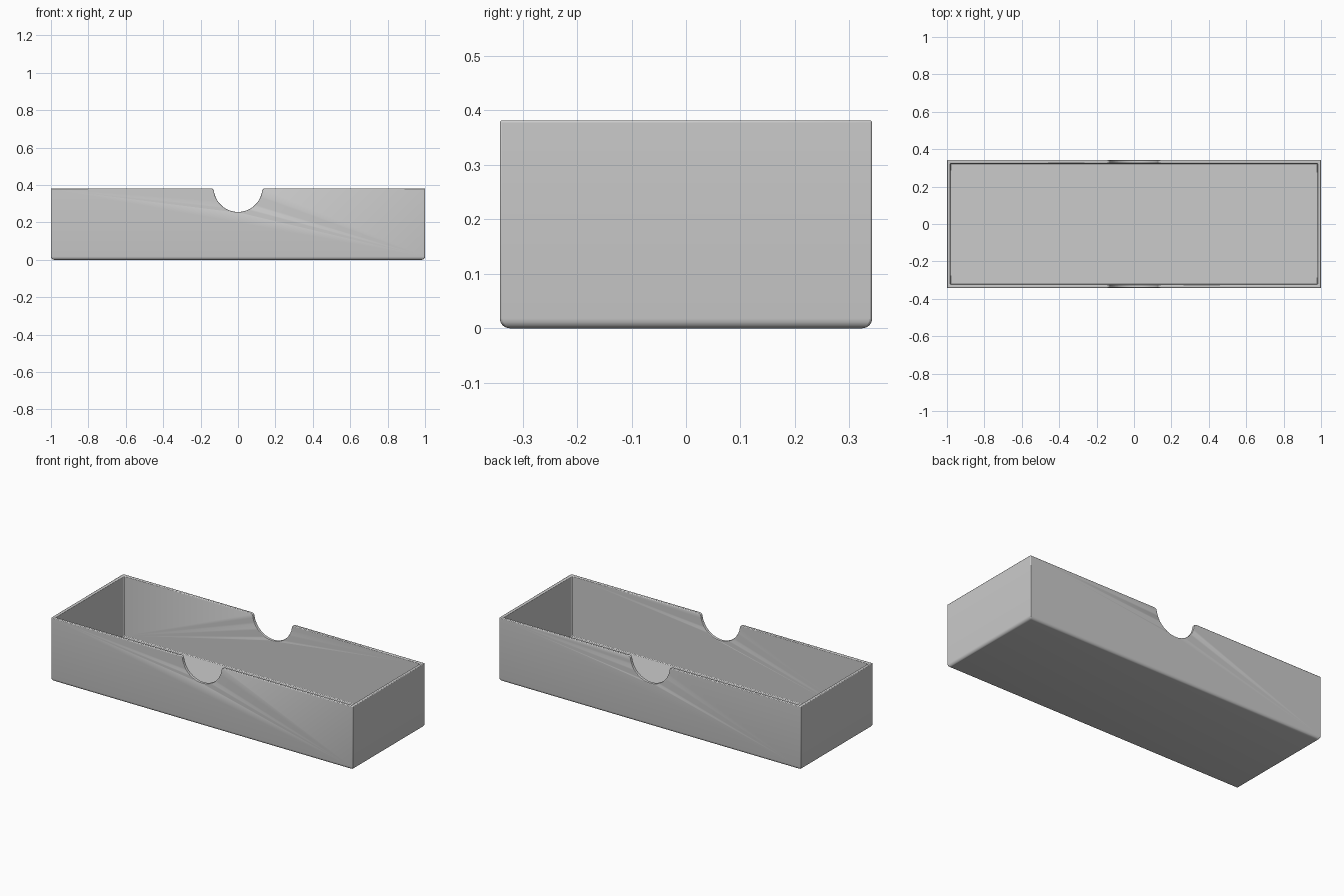
import bpy, bmesh, math

if "Cube" in bpy.data.objects:
    bpy.data.objects.remove(bpy.data.objects["Cube"])

X, Y, H = 1.0, 0.342, 0.382      # half length, half width, height
WALL, FLOOR = 0.018, 0.02

grey = bpy.data.materials.new("plain grey")
grey.diffuse_color = (0.6, 0.6, 0.6, 1)
grey.use_nodes = True
grey.node_tree.nodes["Principled BSDF"].inputs["Base Color"].default_value = grey.diffuse_color


def make(name, bm):
    bmesh.ops.recalc_face_normals(bm, faces=bm.faces)
    me = bpy.data.meshes.new(name)
    bm.to_mesh(me)
    bm.free()
    ob = bpy.data.objects.new(name, me)
    bpy.context.collection.objects.link(ob)
    me.materials.append(grey)
    return ob


# open tray: rectangles stacked up the outside, over the rim, down the inside
R = 0.018
rings = [(R * (1 - math.sin(a)), R * (1 - math.cos(a)))
         for a in (i * math.pi / 8 for i in range(5))]
rings += [(0, H), (WALL, H), (WALL, FLOOR)]
bm = bmesh.new()
prev = None
for inset, z in rings:
    cur = [bm.verts.new((sx * (X - inset), sy * (Y - inset), z))
           for sx, sy in ((-1, -1), (1, -1), (1, 1), (-1, 1))]
    if prev:
        for i in range(4):
            j = (i + 1) % 4
            bm.faces.new((prev[i], prev[j], cur[j], cur[i]))
    else:
        bm.faces.new(cur[::-1])
    prev = cur
bm.faces.new(prev)
tray = make("tray", bm)

# thumb notch cutter: round scoop with softened upper corners
r, f, cz = 0.13, 0.015, 0.386
fz = H - f
fx = math.sqrt((r + f) ** 2 - (cz - fz) ** 2)
t = math.atan2(cz - fz, fx)
half = [(fx, H + 0.1)]
for i in range(5):
    a = math.pi / 2 + (math.pi / 2 - t) * i / 4
    half.append((fx + f * math.cos(a), fz + f * math.sin(a)))
for i in range(1, 17):
    a = t + (math.pi / 2 - t) * i / 16
    half.append((r * math.cos(a), cz - r * math.sin(a)))
half[-1] = (0, cz - r)
outline = half + [(-x, z) for x, z in half[-2::-1]]
bm = bmesh.new()
face = bm.faces.new([bm.verts.new((x, -0.5, z)) for x, z in outline])
ext = bmesh.ops.extrude_face_region(bm, geom=[face])
bmesh.ops.translate(bm, vec=(0, 1, 0),
                    verts=[v for v in ext["geom"] if isinstance(v, bmesh.types.BMVert)])
cutter = make("notch_cutter", bm)
cutter.hide_render = True
cutter.hide_viewport = True

cut = tray.modifiers.new("notches", "BOOLEAN")
cut.operation = "DIFFERENCE"
cut.solver = "EXACT"
cut.object = cutter

# softened rim, corners and notch edges
bev = tray.modifiers.new("soft edges", "BEVEL")
bev.width = 0.004
bev.segments = 2
bev.limit_method = "ANGLE"
bev.angle_limit = math.radians(45)

bpy.context.view_layer.objects.active = tray
tray.select_set(True)
bpy.ops.object.shade_smooth_by_angle(angle=math.radians(35))
